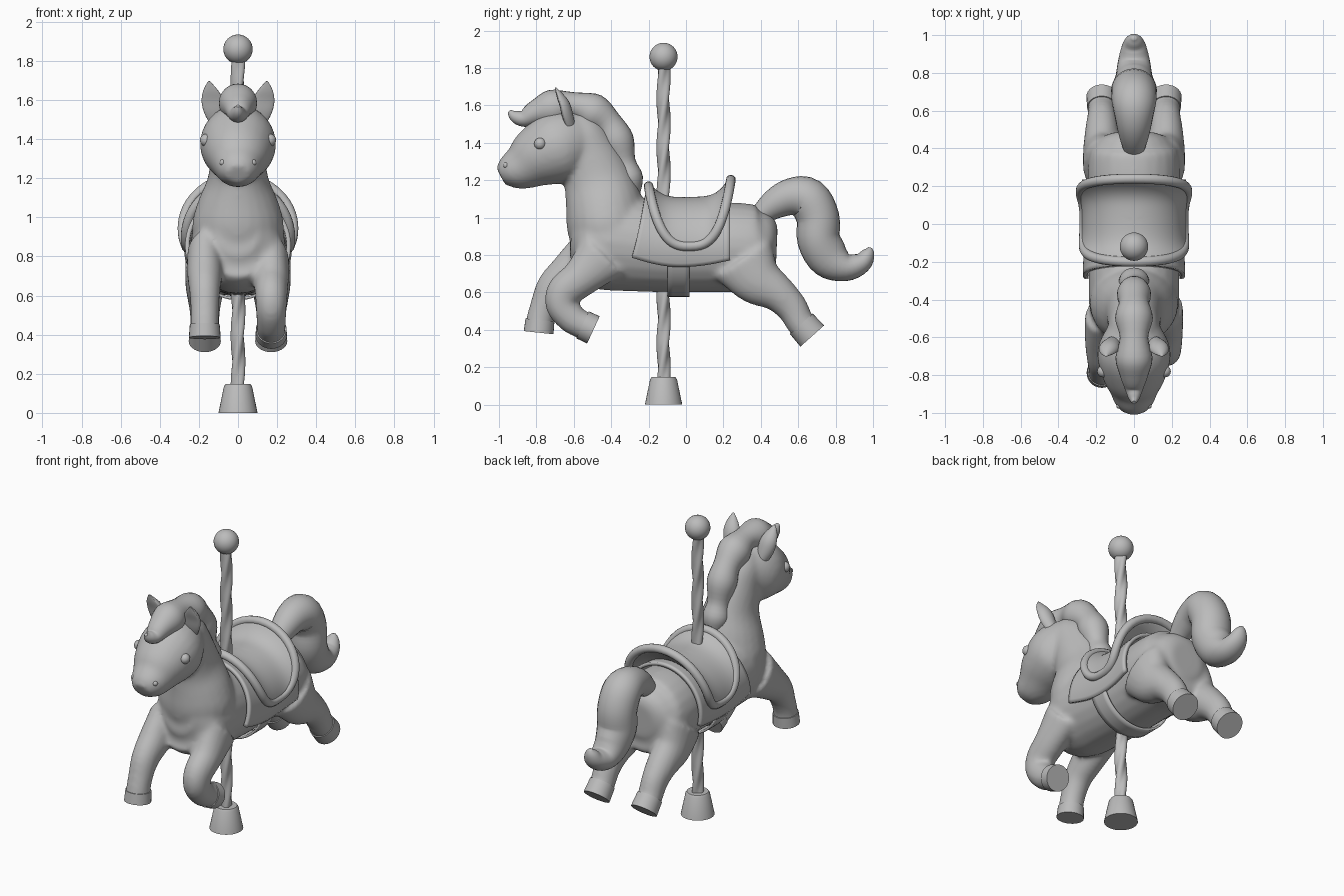
import bpy, bmesh, math
from mathutils import Vector

if "Cube" in bpy.data.objects:
    bpy.data.objects.remove(bpy.data.objects["Cube"])

mat = bpy.data.materials.new("plain_grey")
mat.diffuse_color = (0.5, 0.5, 0.5, 1)
mat.use_nodes = True
mat.node_tree.nodes["Principled BSDF"].inputs["Base Color"].default_value = mat.diffuse_color


def finish(bm, name, angle=50):
    bmesh.ops.recalc_face_normals(bm, faces=bm.faces[:])
    me = bpy.data.meshes.new(name)
    bm.to_mesh(me)
    bm.free()
    me.materials.append(mat)
    ob = bpy.data.objects.new(name, me)
    bpy.context.collection.objects.link(ob)
    bpy.ops.object.select_all(action='DESELECT')
    ob.select_set(True)
    bpy.context.view_layer.objects.active = ob
    bpy.ops.object.shade_smooth_by_angle(angle=math.radians(angle))
    return ob


def spline(rows, sub):
    """Catmull-Rom through rows of numbers."""
    rows = [Vector(r) for r in rows]
    if sub == 1:
        return rows
    out = []
    for i in range(len(rows) - 1):
        a, b = rows[max(i - 1, 0)], rows[i]
        c, d = rows[i + 1], rows[min(i + 2, len(rows) - 1)]
        for k in range(sub):
            t = k / sub
            out.append(0.5 * (2 * b + (c - a) * t + (2 * a - 5 * b + 4 * c - d) * t * t
                              + (3 * b - a - 3 * c + d) * t ** 3))
    return out + [rows[-1]]


def loft(bm, rows, sub=4, seg=24, dent=None):
    """Tube through rows of (x, y, z, side radius, depth radius)."""
    rows = spline(rows, sub)
    rings = []
    for i, r in enumerate(rows):
        t = (rows[min(i + 1, len(rows) - 1)] - rows[max(i - 1, 0)])
        t = Vector(t[:3]).normalized()
        s = Vector((1, 0, 0))
        s = (s - t * s.dot(t)).normalized()
        n = t.cross(s)
        ring = []
        for k in range(seg):
            a = 2 * math.pi * k / seg
            d = math.sin(a)
            if dent is not None and n.y * d < 0:
                d *= dent
            ring.append(bm.verts.new(Vector(r[:3]) + s * r[3] * math.cos(a) + n * r[4] * d))
        rings.append(ring)
    for a, b in zip(rings, rings[1:]):
        for k in range(seg):
            bm.faces.new((a[k], a[(k + 1) % seg], b[(k + 1) % seg], b[k]))
    bm.faces.new(rings[0][::-1])
    bm.faces.new(rings[-1])


def mid(rows, x=0.0):
    return [(x, *r) for r in rows]


# Horse body: barrel, neck, head and legs, fused into one skin
BARREL = [(-.61, .93, .11, .13), (-.55, .92, .19, .22), (-.45, .88, .235, .26), (-.3, .86, .24, .255),
          (-.1, .835, .235, .235), (.1, .835, .235, .235), (.25, .84, .245, .24), (.38, .83, .235, .235),
          (.45, .84, .19, .19), (.485, .84, .11, .11)]
NECK = [(-.38, .80, .2, .2), (-.42, .95, .235, .215), (-.44, 1.08, .205, .205), (-.47, 1.2, .155, .185),
        (-.515, 1.33, .14, .16), (-.56, 1.45, .13, .13), (-.6, 1.53, .09, .08)]
HEAD = [(-.53, 1.42, .13, .14), (-.62, 1.4, .18, .185), (-.70, 1.37, .195, .195), (-.80, 1.32, .17, .165),
        (-.88, 1.27, .13, .125), (-.95, 1.24, .1, .09), (-.99, 1.22, .06, .05)]
STRAIGHT = [(-.48, .82, .09, .15), (-.62, .71, .09, .11), (-.71, .63, .08, .09), (-.755, .54, .073, .075),
            (-.78, .46, .072, .073), (-.788, .385, .075, .08)]
BENT = [(-.44, .8, .09, .15), (-.56, .68, .09, .105), (-.65, .605, .083, .095), (-.665, .53, .078, .085),
        (-.61, .46, .075, .08), (-.56, .43, .073, .075), (-.495, .40, .075, .08)]
HIND = [(.30, .78, .1, .18), (.38, .67, .1, .14), (.49, .595, .09, .1), (.565, .52, .078, .085),
        (.61, .44, .074, .077), (.675, .367, .076, .085)]

bm = bmesh.new()
loft(bm, mid(BARREL))
loft(bm, mid(NECK))
loft(bm, mid(HEAD))
hooves = []
for label, x, rows in (("front_left", -.17, STRAIGHT), ("front_right", .17, BENT),
                       ("hind_left", -.17, HIND), ("hind_right", .17, HIND)):
    end, prev = Vector((x, *rows[-1])), Vector((x, *rows[-2]))
    tip = prev.lerp(end, .75)
    loft(bm, mid(rows[:-1], x) + [tuple(tip)])
    start = prev.lerp(end, .1)
    hooves.append((label, start, end))
body = finish(bm, "horse_body")
rm = body.modifiers.new("fuse", 'REMESH')
rm.mode, rm.voxel_size, rm.use_smooth_shade = 'VOXEL', .014, True
sm = body.modifiers.new("soften", 'SMOOTH')
sm.factor, sm.iterations = .5, 10

# Flat-cut hooves
for label, a, b in hooves:
    bm = bmesh.new()
    a = a.copy()
    b = b.copy()
    a[3] += .004
    a[4] += .004
    b[3] += .006
    loft(bm, [a, b], 1, 28)
    finish(bm, label + "_hoof")

# Tail
bm = bmesh.new()
loft(bm, mid([(.38, 1.0, .05, .05), (.47, 1.07, .08, .08), (.56, 1.11, .1, .1), (.65, 1.1, .118, .115),
              (.705, 1.0, .12, .115), (.71, .88, .12, .115), (.77, .78, .1, .11), (.86, .735, .085, .075),
              (.94, .76, .065, .055), (.975, .81, .04, .035), (.985, .84, .012, .01)]))
finish(bm, "tail")

# Lumpy mane ending in a curled forelock
bm = bmesh.new()
loft(bm, mid([(-.28, 1.1, .03, .03), (-.305, 1.2, .08, .077), (-.335, 1.295, .066, .066), (-.37, 1.41, .09, .092),
              (-.42, 1.5, .08, .08), (-.5, 1.565, .1, .1), (-.6, 1.6, .075, .07), (-.71, 1.585, .098, .1),
              (-.8, 1.56, .075, .07), (-.87, 1.53, .05, .045), (-.92, 1.545, .03, .03),
              (-.945, 1.57, .01, .01)]))
finish(bm, "mane")

# Ears, eyes and nostrils
for side, sx in (("left", -1), ("right", 1)):
    bm = bmesh.new()
    loft(bm, [(sx * .105, -.63, 1.48, .035, .04), (sx * .12, -.65, 1.54, .052, .048),
              (sx * .133, -.665, 1.6, .054, .045), (sx * .143, -.685, 1.65, .036, .03),
              (sx * .148, -.70, 1.695, .006, .006)], dent=.25)
    finish(bm, side + "_ear", 70)
    for part, p, r in (("eye", (.163, -.78, 1.395), .032), ("nostril", (.078, -.962, 1.28), .016)):
        bm = bmesh.new()
        bmesh.ops.create_uvsphere(bm, u_segments=20, v_segments=12, radius=r)
        bmesh.ops.translate(bm, verts=bm.verts, vec=(sx * p[0], p[1], p[2]))
        finish(bm, f"{side}_{part}")

# Tack follows the barrel surface
PROFILE = spline(BARREL, 8)


def on_barrel(y, ang, off):
    i = next((k for k in range(len(PROFILE) - 2) if PROFILE[k + 1][0] >= y), len(PROFILE) - 2)
    a, b = PROFILE[i], PROFILE[i + 1]
    _, zc, rx, rz = a.lerp(b, (y - a[0]) / (b[0] - a[0]))
    return Vector(((rx + off) * math.sin(ang), y, zc + (rz + off) * math.cos(ang)))


def sheet(name, fn, nu, nv, thick):
    bm = bmesh.new()
    g = [[bm.verts.new(fn(i / nu, j / nv)) for j in range(nv + 1)] for i in range(nu + 1)]
    for i in range(nu):
        for j in range(nv):
            bm.faces.new((g[i][j], g[i + 1][j], g[i + 1][j + 1], g[i][j + 1]))
    bmesh.ops.remove_doubles(bm, verts=bm.verts[:], dist=1e-5)
    ob = finish(bm, name)
    so = ob.modifiers.new("thickness", 'SOLIDIFY')
    so.thickness, so.offset = thick, 0
    return ob


def blanket(u, v):
    s = 2 * v - 1
    front = -.22 - .07 * s * s
    y = front + u * (.235 - front)
    reach = 1.83 + .12 * math.sin(math.pi * u)
    return on_barrel(y, s * reach, .02)


def girth(u, v):
    return on_barrel(-.1 + .12 * u, 2 * math.pi * v, .016)


def seat(r, v):
    t = 2 * math.pi * v
    c, s = math.cos(t), math.sin(t)
    y = .02 + r * .22 * math.copysign(abs(c) ** .75, c)
    lift = (.095 if c > 0 else .05) * c * c * r ** 4
    return on_barrel(y, r * 1.52 * s, .028 + lift)


sheet("saddle_blanket", blanket, 24, 48, .022)
sheet("girth_strap", girth, 4, 64, .014)
sheet("saddle_seat", seat, 14, 64, .03)

# Rolled saddle rim
N, M = 80, 12
bm = bmesh.new()
path = [seat(1, i / N) for i in range(N)]
rings = []
for i, p in enumerate(path):
    t = (path[(i + 1) % N] - path[i - 1]).normalized()
    out = p - Vector((0, .02, .84))
    n = (out - t * out.dot(t)).normalized()
    b = t.cross(n)
    rings.append([bm.verts.new(p + .026 * (n * math.cos(2 * math.pi * k / M) + b * math.sin(2 * math.pi * k / M)))
                  for k in range(M)])
for i in range(N):
    a, b = rings[i], rings[(i + 1) % N]
    for k in range(M):
        bm.faces.new((a[k], a[(k + 1) % M], b[(k + 1) % M], b[k]))
finish(bm, "saddle_rim")

# Twisted pole with ball top and tapered foot
PY = -.12
bm = bmesh.new()
seg, steps = 24, 120
rings = []
for i in range(steps + 1):
    z = .12 + 1.7 * i / steps
    ring = []
    for k in range(seg):
        a = 2 * math.pi * k / seg
        r = .033 + .005 * math.cos(3 * a - z * 24)
        ring.append(bm.verts.new((r * math.cos(a), PY + r * math.sin(a), z)))
    rings.append(ring)
for a, b in zip(rings, rings[1:]):
    for k in range(seg):
        bm.faces.new((a[k], a[(k + 1) % seg], b[(k + 1) % seg], b[k]))
finish(bm, "twisted_pole")

bm = bmesh.new()
bmesh.ops.create_uvsphere(bm, u_segments=32, v_segments=20, radius=.075)
bmesh.ops.translate(bm, verts=bm.verts, vec=(0, PY, 1.86))
finish(bm, "pole_ball")

bm = bmesh.new()
loft(bm, [(0, PY, 0, .1, .1), (0, PY, .135, .072, .072), (0, PY, .147, .064, .064)], 1, 32)
finish(bm, "pole_foot", 35)
